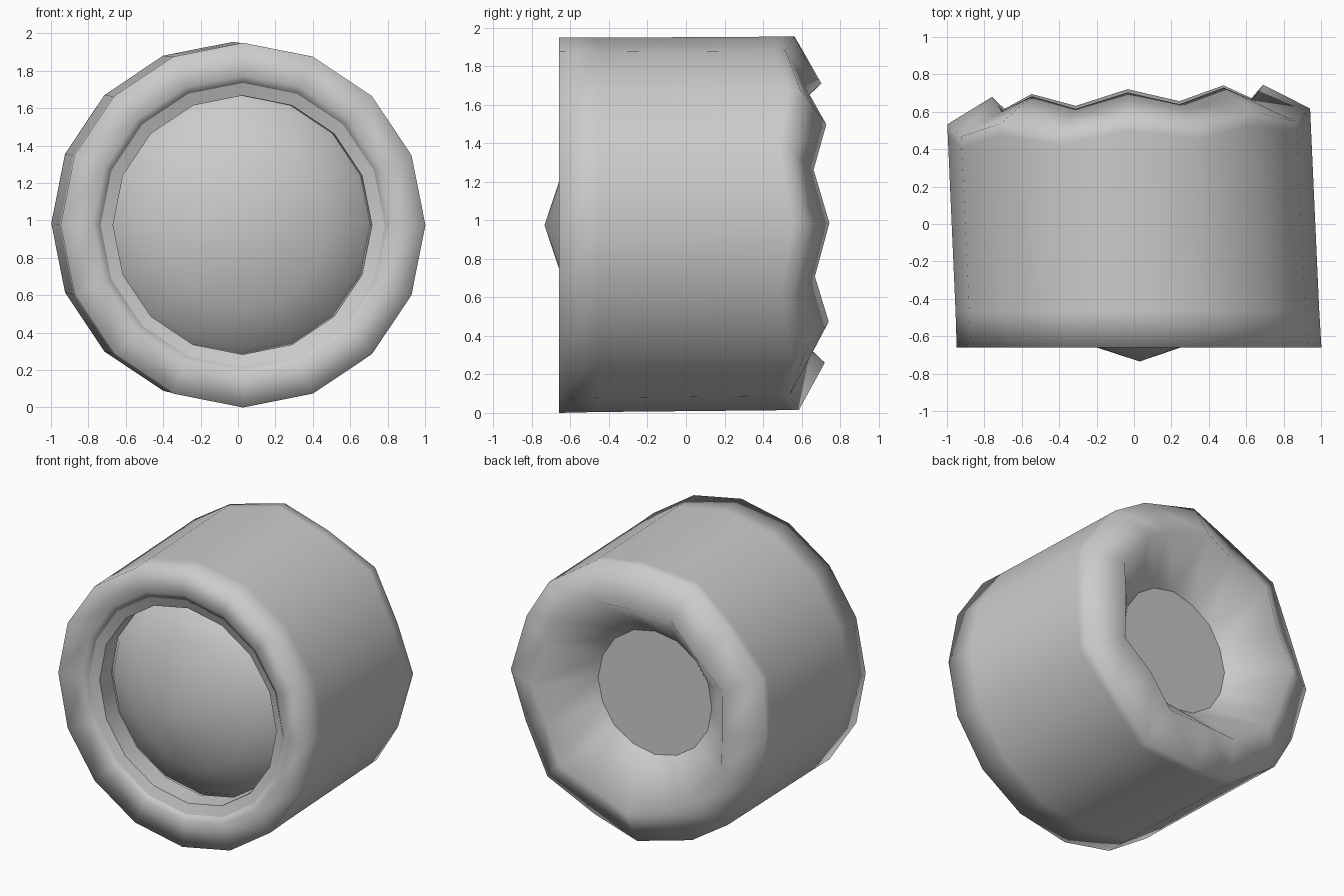
import bpy, bmesh
from math import cos, sin, pi

if "Cube" in bpy.data.objects:
    bpy.data.objects.remove(bpy.data.objects["Cube"])

SIDES = 16


def ring_point(r, y, zig, i):
    """Point on a ring around a slightly skewed axis; the back rings also tilt and zigzag."""
    t = (y + 0.66) / 1.24
    a = 2 * pi * i / SIDES
    dx, dz = r * cos(a), r * sin(a)
    tilt = max(0.0, min(1.0, t))
    dy = tilt * (0.045 * dx - 0.012 * dz) + (zig if i % 2 == 0 else -zig)
    return (0.027 - 0.057 * t + dx, y + dy, 0.975 + 0.01 * t + dz)


def lathe(name, profile, sharp_rings=(), flat_tip=False, flip=False):
    """Join rings of (radius, y, zigzag); radius 0 makes a tip."""
    bm = bmesh.new()
    rings = []
    for r, y, zig in profile:
        n = SIDES if r > 0 else 1
        rings.append([bm.verts.new(ring_point(r, y, zig, i)) for i in range(n)])
    for a, b in zip(rings, rings[1:]):
        if len(b) == 1:
            # Disc of eight flat kite-shaped faces
            for i in range(0, SIDES, 2):
                f = bm.faces.new((b[0], a[i], a[i + 1], a[(i + 2) % SIDES]))
                f.smooth = not flat_tip
            continue
        for i in range(SIDES):
            j = (i + 1) % SIDES
            if len(a) == 1:
                f = bm.faces.new((a[0], b[i], b[j]))
            else:
                # same winding as the disc and tip faces
                f = bm.faces.new((a[i], b[i], b[j], a[j]))
            f.smooth = True
    for k in sharp_rings:
        for i in range(SIDES):
            bm.edges.get((rings[k][i], rings[k][(i + 1) % SIDES])).smooth = False
    bmesh.ops.recalc_face_normals(bm, faces=bm.faces[:])
    # Check the widest-x face looks outward, or the first face looks forward
    bm.faces.ensure_lookup_table()
    probe = max(bm.faces, key=lambda q: q.calc_center_median().x)
    wrong = probe.normal.x < 0 if not flip else bm.faces[0].normal.y > 0
    if wrong:
        bmesh.ops.reverse_faces(bm, faces=bm.faces[:])
    mesh = bpy.data.meshes.new(name)
    bm.to_mesh(mesh)
    bm.free()
    obj = bpy.data.objects.new(name, mesh)
    bpy.context.collection.objects.link(obj)
    return obj


# Tyre: inner wall, front face, tread, zigzag back rim, back hollow with faceted disc
lathe("tyre", [
    (0.735, -0.45, 0), (0.757, -0.615, 0), (0.80, -0.64, 0), (0.975, -0.66, 0),
    (0.972, -0.46, 0), (0.97, 0.48, 0.03), (0.97, 0.543, 0.032),
    (0.725, 0.674, 0.038), (0.435, 0.375, 0.003), (0, 0.372, 0),
], sharp_rings=(8,), flat_tip=True)

# Rim: narrow flat ring inside the tyre, with a short wall behind it
lathe("rim_ring", [(0.76, -0.62, 0), (0.692, -0.595, 0), (0.69, -0.45, 0)],
      sharp_rings=(1,), flip=True)

# Domed cap filling the front opening
lathe("hub_dome", [(0, -0.735, 0), (0.45, -0.585, 0), (0.66, -0.48, 0),
                   (0.73, -0.38, 0)], flip=True)
